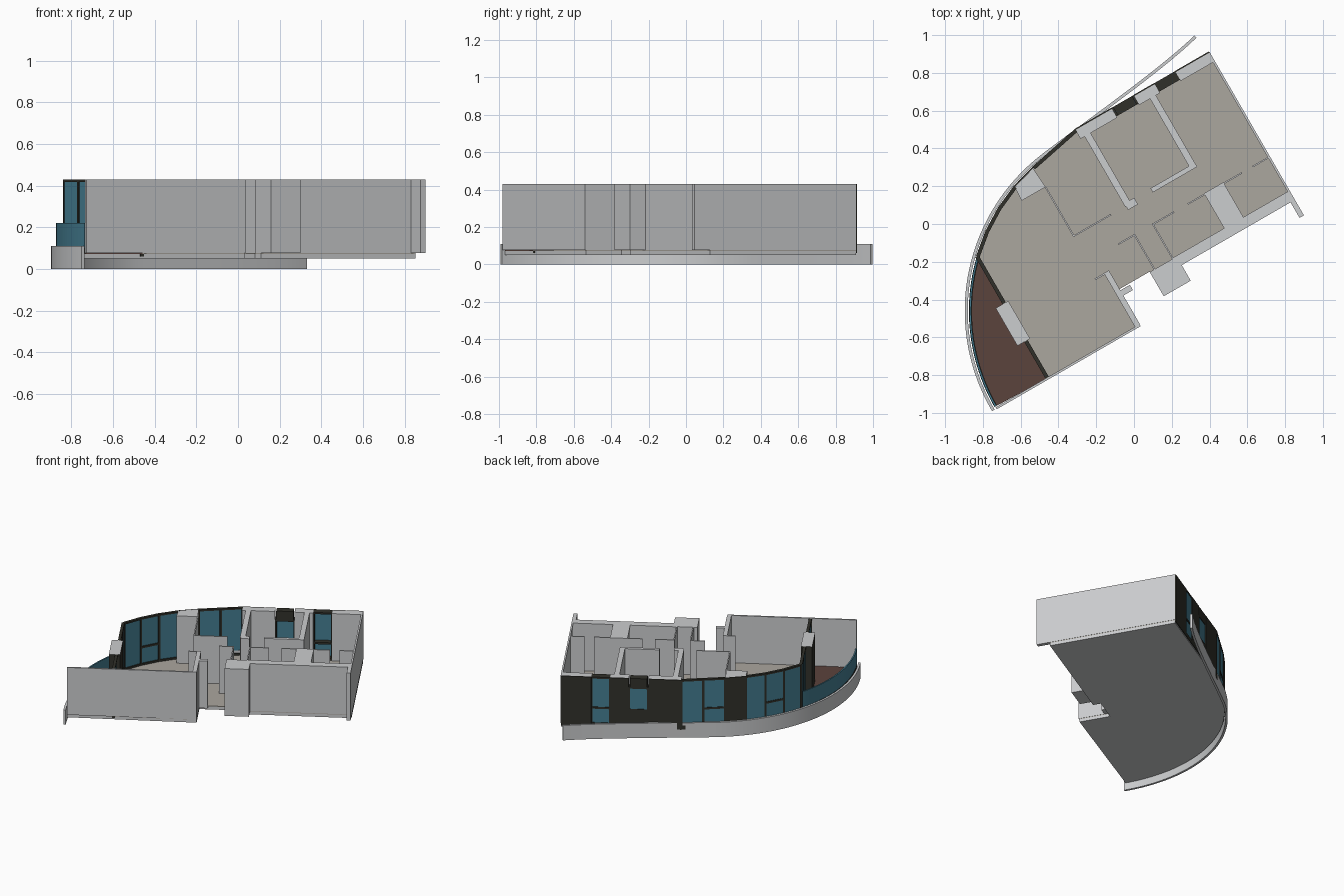
import bpy, bmesh, math

if "Cube" in bpy.data.objects:
    bpy.data.objects.remove(bpy.data.objects["Cube"])

C30, S30 = math.cos(math.pi / 6), 0.5
CX, CY = 0.15, -0.46          # centre of the curved front
TOP, FLOOR = 0.43, 0.076


def mat(name, *rgb):
    m = bpy.data.materials.new(name)
    m.diffuse_color = (*rgb, 1)
    m.use_nodes = True
    m.node_tree.nodes["Principled BSDF"].inputs["Base Color"].default_value = m.diffuse_color
    return m


WALL = mat("wall_grey", 0.60, 0.61, 0.62)
BEIGE = mat("floor_beige", 0.41, 0.385, 0.345)
BROWN = mat("balcony_brown", 0.105, 0.056, 0.046)
DARK = mat("frame_dark", 0.03, 0.03, 0.023)
GLASS = mat("glass_blue", 0.06, 0.21, 0.29)


def L(u, v):
    """Plan coordinates along the building -> world (turned 30 degrees)."""
    return (u * C30 - v * S30, u * S30 + v * C30)


def A(deg, r):
    t = math.radians(deg)
    return (CX + r * math.cos(t), CY + r * math.sin(t))


def arc(a0, a1, r, n=24):
    return [A(a0 + (a1 - a0) * i / n, r) for i in range(n + 1)]


def finish(name, bm, m):
    bmesh.ops.recalc_face_normals(bm, faces=bm.faces)
    me = bpy.data.meshes.new(name)
    bm.to_mesh(me)
    bm.free()
    me.materials.append(m)
    ob = bpy.data.objects.new(name, me)
    bpy.context.collection.objects.link(ob)
    return ob


def prism(name, pts, z0, z1, m):
    bm = bmesh.new()
    lo = [bm.verts.new((x, y, z0)) for x, y in pts]
    hi = [bm.verts.new((x, y, z1)) for x, y in pts]
    bm.faces.new(lo)
    bm.faces.new(hi)
    for i in range(len(pts)):
        j = (i + 1) % len(pts)
        bm.faces.new((lo[i], lo[j], hi[j], hi[i]))
    return finish(name, bm, m)


def box(name, u0, u1, v0, v1, z0=FLOOR, z1=TOP, m=WALL):
    return prism(name, [L(u0, v0), L(u1, v0), L(u1, v1), L(u0, v1)], z0, z1, m)


def ribbon(name, a, b, z0, z1, m):
    """Curved wall between two matching point rows."""
    bm = bmesh.new()
    rows = [[bm.verts.new((p[0], p[1], z)) for p in row]
            for row, z in ((a, z0), (b, z0), (b, z1), (a, z1))]
    for i in range(len(a) - 1):
        for k in range(4):
            r, s = rows[k], rows[(k + 1) % 4]
            bm.faces.new((r[i], r[i + 1], s[i + 1], s[i]))
    for i in (0, -1):
        bm.faces.new([r[i] for r in rows])
    return finish(name, bm, m)


def panel(name, p, q, t0, t1, depth, z0, z1, m, inset=0.0):
    """Box along segment p-q between fractions t0 and t1, set to its left."""
    dx, dy = q[0] - p[0], q[1] - p[1]
    ln = math.hypot(dx, dy)
    nx, ny = -dy / ln, dx / ln
    pts = [(p[0] + dx * t + nx * d, p[1] + dy * t + ny * d)
           for t, d in ((t0, inset), (t1, inset), (t1, inset + depth), (t0, inset + depth))]
    return prism(name, pts, z0, z1, m)


def window(name, p, q, depth=0.02, bars=(), sill=FLOOR, head=TOP, low=0.014):
    """Dark frame with posts, rails and a glass pane."""
    f = 0.008 / math.dist(p, q)
    z0 = sill + low
    panel(name + "_post_a", p, q, 0, f, depth, 0.06, head, DARK)
    panel(name + "_post_b", p, q, 1 - f, 1, depth, 0.06, head, DARK)
    panel(name + "_sill", p, q, f, 1 - f, depth, 0.06, z0, DARK)
    panel(name + "_head", p, q, f, 1 - f, depth, head - 0.012, TOP, DARK)
    for i, z in enumerate(bars):
        panel(f"{name}_bar_{i}", p, q, f, 1 - f, depth, z - 0.007, z + 0.007, DARK)
    panel(name + "_glass", p, q, f, 1 - f, 0.008, z0, head - 0.012, GLASS, 0.004)


# Slab and floor finishes
END = 209.8
front = [L(-0.02, 0.588), L(0.80, 0.588), L(0.80, -0.315), L(-0.055, -0.315),
         L(-0.055, -0.26), L(-0.24, -0.26), L(-0.24, -0.48)]
prism("floor_slab", arc(END, 132, 1.024, 40) + front, 0.05, 0.072, WALL)
prism("room_floor", arc(163.5, 132, 1.015) + front + [L(-0.805, -0.48)], 0.072, FLOOR, BEIGE)
prism("balcony_floor", arc(END, 163.5, 1.015) + [L(-0.805, -0.478)], 0.072, FLOOR, BROWN)

# Sweeping parapet: arc that eases into a reverse curve
path = arc(210.5, 128, 1.046, 48)
b0, b1, b2, b3 = path[-1], (-0.28, 0.53), (0.126, 0.81), (0.32, 0.998)
for i in range(1, 21):
    t = i / 20
    s = 1 - t
    path.append(tuple(s**3 * b0[k] + 3 * s * s * t * b1[k] + 3 * s * t * t * b2[k] + t**3 * b3[k]
                      for k in (0, 1)))
inner = []
for i, p in enumerate(path):
    a, b = path[max(i - 1, 0)], path[min(i + 1, len(path) - 1)]
    d = math.dist(a, b)
    inner.append((p[0] + (b[1] - a[1]) / d * 0.016, p[1] - (b[0] - a[0]) / d * 0.016))
par = ribbon("curved_parapet", path, inner, 0, 0.11, WALL)
bpy.context.view_layer.objects.active = par
par.select_set(True)
bpy.ops.object.shade_smooth_by_angle()

# Balcony railing
ribbon("railing_glass", arc(END, 164, 1.022), arc(END, 164, 1.012), 0.10, 0.22, GLASS)
ribbon("railing_base", arc(END, 164, 1.024), arc(END, 164, 1.008), 0.07, 0.105, DARK)

# Curved window wall: three flat bays, then a dark clad corner
for i in range(3):
    a = 140 + i * 23.5 / 3
    window(f"curve_bay_{i}", A(a, 1.028), A(a + 23.5 / 3, 1.028),
           bars=(0.21,) if i == 1 else ())
panel("corner_cladding", A(132, 1.028), A(140, 1.028), 0, 1, 0.008, 0.06, TOP, DARK)
prism("corner_column", [A(140, 1.019), A(132.2, 1.019), L(-0.307, 0.404), L(-0.454, 0.404)],
      FLOOR, TOP, WALL)

# Straight facade windows
p, q = L(-0.02, 0.592), A(132, 1.028)
mid = ((p[0] + q[0]) / 2, (p[1] + q[1]) / 2)
window("living_window_a", p, mid)
window("living_window_b", mid, q, bars=(0.21,))
window("bed_window", L(0.593, 0.592), L(0.465, 0.592), 0.052, bars=(0.20,))
window("small_window", L(0.338, 0.592), L(0.205, 0.592), 0.052, head=0.365, low=0.125)

# Solid facade piers with dark outer cladding
for i, (u0, u1) in enumerate(((-0.02, 0.205), (0.338, 0.465), (0.593, 0.80))):
    box(f"facade_pier_{i}", u0, u1, 0.532, 0.586)
    box(f"facade_cladding_{i}", u0, u1, 0.586, 0.593, 0.06, TOP, DARK)

# Glazed partition to the balcony, with a clad column between
window("balcony_door_a", L(-0.815, 0.268), L(-0.815, 0.125))
window("balcony_door_b", L(-0.815, 0.125), L(-0.815, -0.02))
window("balcony_door_c", L(-0.815, -0.25), L(-0.815, -0.475))
col = box("balcony_column", -0.857, -0.78, -0.25, -0.02)
col.data.materials.append(DARK)
for f in col.data.polygons:
    if f.normal.z < 0.5:
        f.material_index = 1

# Outer and partition walls: name, u0, u1, v0, v1
WALLS = (
    ("right_wall", 0.79, 0.802, -0.41, 0.588),
    ("right_fin", 0.775, 0.79, -0.41, -0.315),
    ("living_front_wall", -1.12, -0.24, -0.486, -0.474),
    ("rear_front_wall", 0.09, 0.79, -0.315, -0.258),
    ("duct_shaft", 0.402, 0.52, -0.258, -0.045),
    ("entry_column", -0.055, 0.11, -0.41, -0.262),
    ("living_side_wall", -0.268, -0.238, -0.474, -0.146),
    ("entry_stub", -0.238, -0.18, -0.30, -0.268),
    ("living_return", -0.325, -0.268, -0.155, -0.146),
    ("bedroom_wall_a", 0.005, 0.042, 0.10, 0.532),
    ("bedroom_wall_a_end", 0.01, 0.07, 0.08, 0.12),
    ("bedroom_wall_b", 0.405, 0.441, 0.12, 0.532),
    ("bedroom_hall_wall", 0.17, 0.441, 0.095, 0.12),
    ("study_side_wall", -0.312, -0.304, 0.10, 0.404),
    ("study_hall_wall", -0.312, -0.08, 0.10, 0.108),
    ("bath_wall_a", -0.03, -0.022, -0.262, -0.05),
    ("bath_hall_wall_a", -0.125, -0.022, -0.055, -0.047),
    ("bath_wall_b", 0.082, 0.09, -0.262, -0.05),
    ("bath_hall_wall_b", 0.082, 0.215, -0.055, -0.047),
    ("bath_hall_wall_c", 0.30, 0.402, -0.055, -0.047),
    ("closet_wall_a", 0.52, 0.63, -0.055, -0.047),
    ("closet_wall_b", 0.695, 0.79, -0.055, -0.047),
)
for name, *uv in WALLS:
    box(name, *uv)
